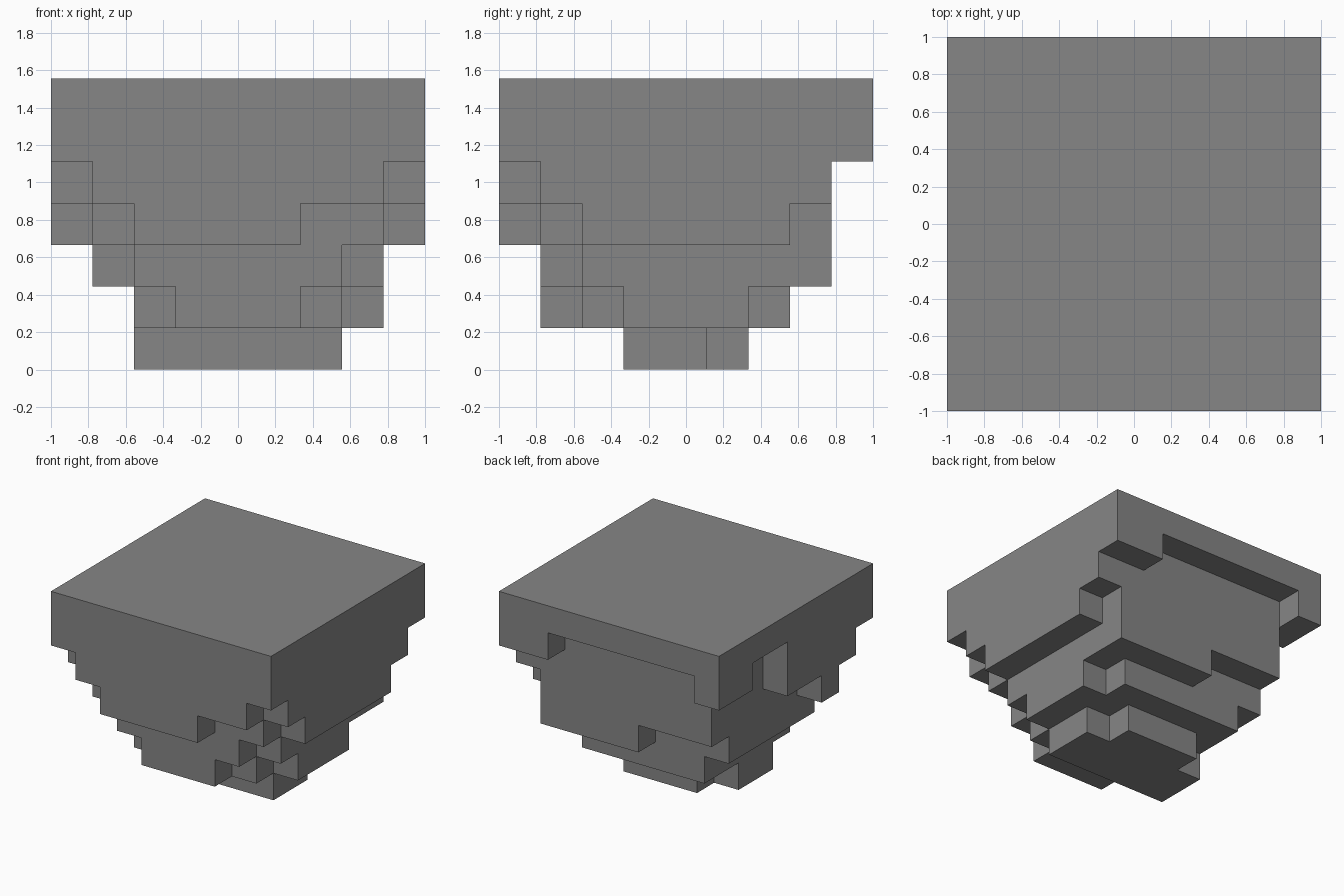
import bpy
import bmesh
import math
from mathutils import Vector

if "Cube" in bpy.data.objects:
    bpy.data.objects.remove(bpy.data.objects["Cube"], do_unlink=True)

GRID = 9
UNIT = 2 / GRID

# One flat stone colour
stone = bpy.data.materials.new("grey_stone")
stone.use_nodes = True
GREY = (0.24, 0.24, 0.24, 1)
stone.diffuse_color = GREY
stone.node_tree.nodes["Principled BSDF"].inputs["Base Color"].default_value = GREY

# Courses from the bottom up: blocks as first x, last x, first y, last y
COURSES = [
    [(2, 6, 3, 4), (3, 5, 5, 5)],
    [(3, 5, 1, 1), (2, 6, 2, 6), (7, 7, 3, 5)],
    [(2, 6, 1, 1), (1, 7, 2, 6), (4, 7, 7, 7)],
    [(2, 5, 0, 0), (1, 7, 1, 7), (0, 8, 2, 2), (8, 8, 3, 6)],
    [(1, 7, 0, 0), (0, 8, 1, 4), (1, 8, 5, 7)],
    [(0, 8, 0, 4), (1, 8, 5, 7), (0, 0, 7, 8), (7, 8, 8, 8)],
    [(0, 8, 0, 8)],
]

cells = {
    (x, y, z)
    for z, blocks in enumerate(COURSES)
    for x0, x1, y0, y1 in blocks
    for x in range(x0, x1 + 1)
    for y in range(y0, y1 + 1)
}


def add_outer_face(bm, cell, axis, sign):
    """Add one square on the side of a cell that faces open air."""
    normal = Vector((0, 0, 0))
    normal[axis] = sign
    side = Vector((0, 0, 0))
    side[(axis + 1) % 3] = 1
    up = normal.cross(side)
    middle = Vector(cell) + Vector((0.5, 0.5, 0.5)) + normal / 2
    corners = []
    for s, u in ((-1, -1), (1, -1), (1, 1), (-1, 1)):
        p = middle + (side * s + up * u) / 2
        p -= Vector((GRID / 2, GRID / 2, 0))
        corners.append(bm.verts.new(p * UNIT))
    bm.faces.new(corners)


# Stepped floating block: skin of all cells, flat areas merged
bm = bmesh.new()
for cell in sorted(cells):
    for axis in range(3):
        for sign in (-1, 1):
            neighbour = list(cell)
            neighbour[axis] += sign
            if tuple(neighbour) not in cells:
                add_outer_face(bm, cell, axis, sign)
bmesh.ops.remove_doubles(bm, verts=bm.verts, dist=UNIT / 100)
bmesh.ops.dissolve_limit(bm, angle_limit=math.radians(1),
                         verts=bm.verts, edges=bm.edges)

mesh = bpy.data.meshes.new("stepped_block")
bm.to_mesh(mesh)
bm.free()
mesh.materials.append(stone)
block = bpy.data.objects.new("stepped_block", mesh)
bpy.context.collection.objects.link(block)
